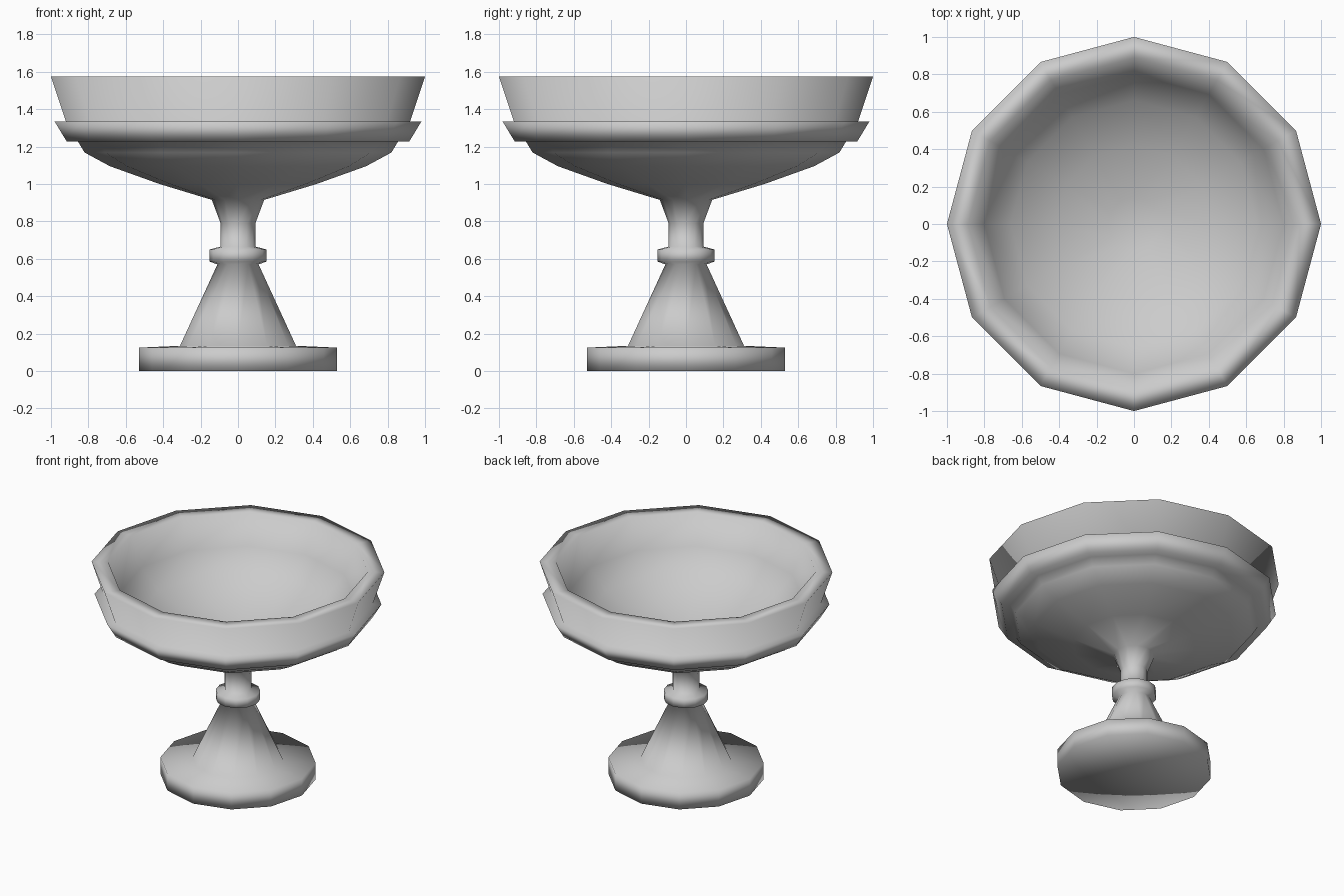
import bpy, bmesh, math

if "Cube" in bpy.data.objects:
    bpy.data.objects.remove(bpy.data.objects["Cube"])

SIDES = 12


def lathe(name, profile):
    """Revolve an (r, z) profile about z; zero-radius points close at the centre."""
    bm = bmesh.new()
    rings = []
    for r, z in profile:
        if r == 0:
            rings.append([bm.verts.new((0, 0, z))] * SIDES)
        else:
            rings.append([bm.verts.new((r * math.cos(2 * math.pi * i / SIDES),
                                        r * math.sin(2 * math.pi * i / SIDES), z))
                          for i in range(SIDES)])
    for low, high in zip(rings, rings[1:]):
        for i in range(SIDES):
            j = (i + 1) % SIDES
            corners = [low[i], low[j], high[j], high[i]]
            bm.faces.new(list(dict.fromkeys(corners)))
    bmesh.ops.recalc_face_normals(bm, faces=bm.faces)
    for f in bm.faces:
        f.smooth = True
    mesh = bpy.data.meshes.new(name)
    bm.to_mesh(mesh)
    bm.free()
    obj = bpy.data.objects.new(name, mesh)
    bpy.context.collection.objects.link(obj)
    return obj


# Foot disc, conical stem and collar
foot = [(0, 0), (0.53, 0), (0.53, 0.125), (0.31, 0.135), (0.11, 0.57)]
collar = [(0.152, 0.585), (0.152, 0.65), (0.093, 0.665), (0.093, 0.79)]
# Bowl underside, flared flange and upper wall
bowl = [(0.14, 0.915), (0.42, 1.0), (0.685, 1.095), (0.82, 1.168), (0.855, 1.226)]
flange = [(0.915, 1.226), (0.98, 1.333), (0.92, 1.333)]
# Flat lip and rounded hollow interior
rim = [(1.0, 1.575), (0.887, 1.575)]
inside = [(0.80, 1.36), (0.66, 1.22), (0.42, 1.10), (0.14, 1.02), (0, 1.01)]

lathe("pedestal_bowl", foot + collar + bowl + flange + rim + inside)
